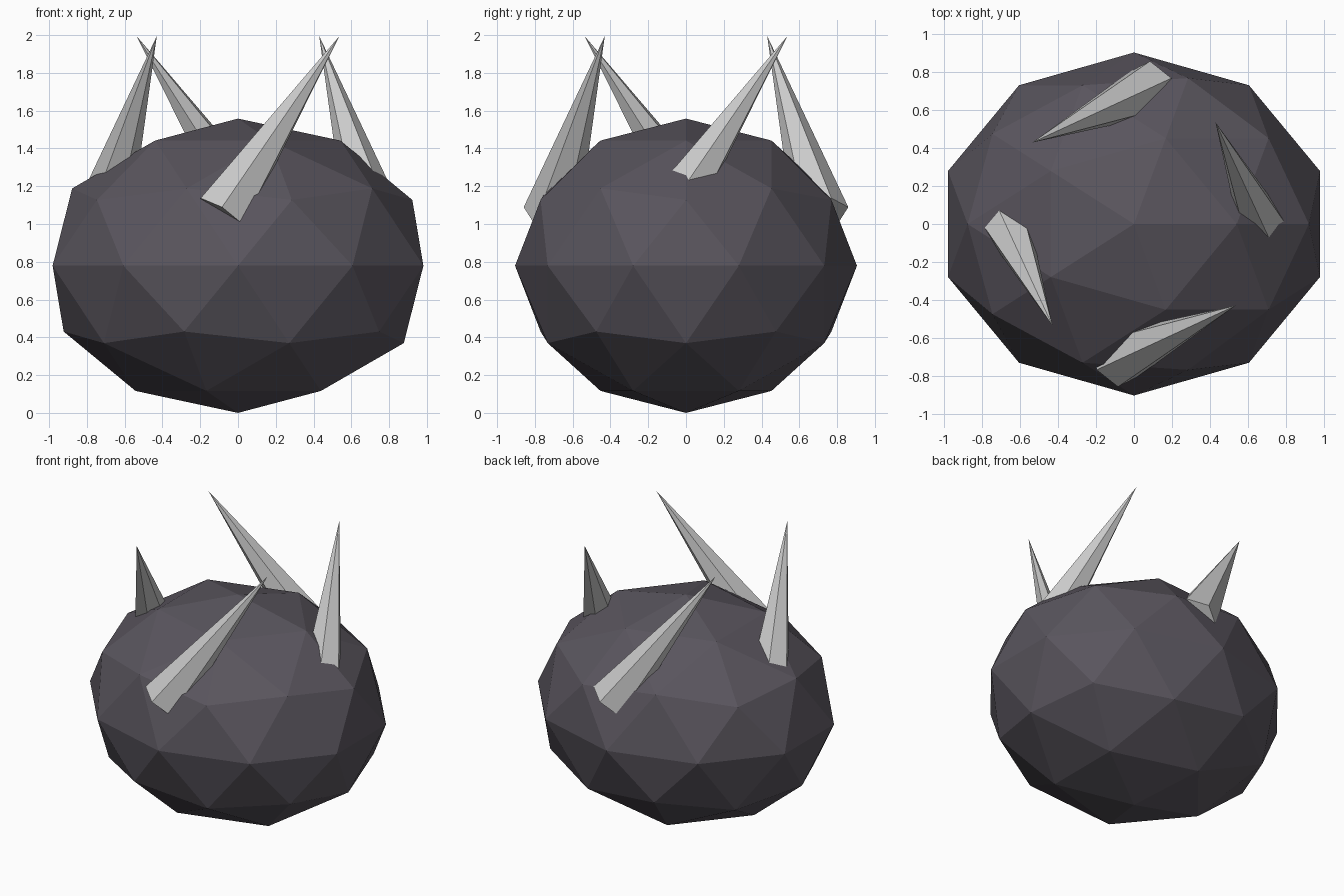
import bpy, bmesh, math
from mathutils import Vector, Matrix

if "Cube" in bpy.data.objects:
    bpy.data.objects.remove(bpy.data.objects["Cube"])


def make_object(name, bm):
    bmesh.ops.recalc_face_normals(bm, faces=bm.faces)
    mesh = bpy.data.meshes.new(name)
    bm.to_mesh(mesh)
    bm.free()
    obj = bpy.data.objects.new(name, mesh)
    bpy.context.collection.objects.link(obj)
    return obj


# Faceted body: squashed icosphere
bm = bmesh.new()
bmesh.ops.create_icosphere(bm, subdivisions=2, radius=1.0)
bmesh.ops.scale(bm, vec=(1.032, 0.905, 0.779), verts=bm.verts)
bmesh.ops.translate(bm, vec=(0, 0, 0.779), verts=bm.verts)
body = make_object("body", bm)
mat = bpy.data.materials.new("dark_stone")
mat.diffuse_color = (0.1, 0.09, 0.11, 1)
mat.use_nodes = True
mat.node_tree.nodes["Principled BSDF"].inputs["Base Color"].default_value = mat.diffuse_color
body.data.materials.append(mat)

# Four six-sided spikes, repeated every quarter turn
BASE = Vector((-0.088, -0.713, 1.048))
TIP = Vector((0.537, -0.43, 1.995))
RADIUS = 0.152
axis = (TIP - BASE).normalized()
u = Vector((-0.01, -0.15, 0.02))
u = (u - axis * u.dot(axis)).normalized()
v = axis.cross(u)
for i in range(4):
    turn = Matrix.Rotation(i * math.pi / 2, 3, 'Z')
    bm = bmesh.new()
    ring = []
    for k in range(6):
        a = k * math.pi / 3
        ring.append(bm.verts.new(turn @ (BASE + RADIUS * (u * math.cos(a) + v * math.sin(a)))))
    tip = bm.verts.new(turn @ TIP)
    bm.faces.new(ring)
    for k in range(6):
        bm.faces.new((ring[k], ring[(k + 1) % 6], tip))
    make_object(f"spike_{i + 1}", bm)
